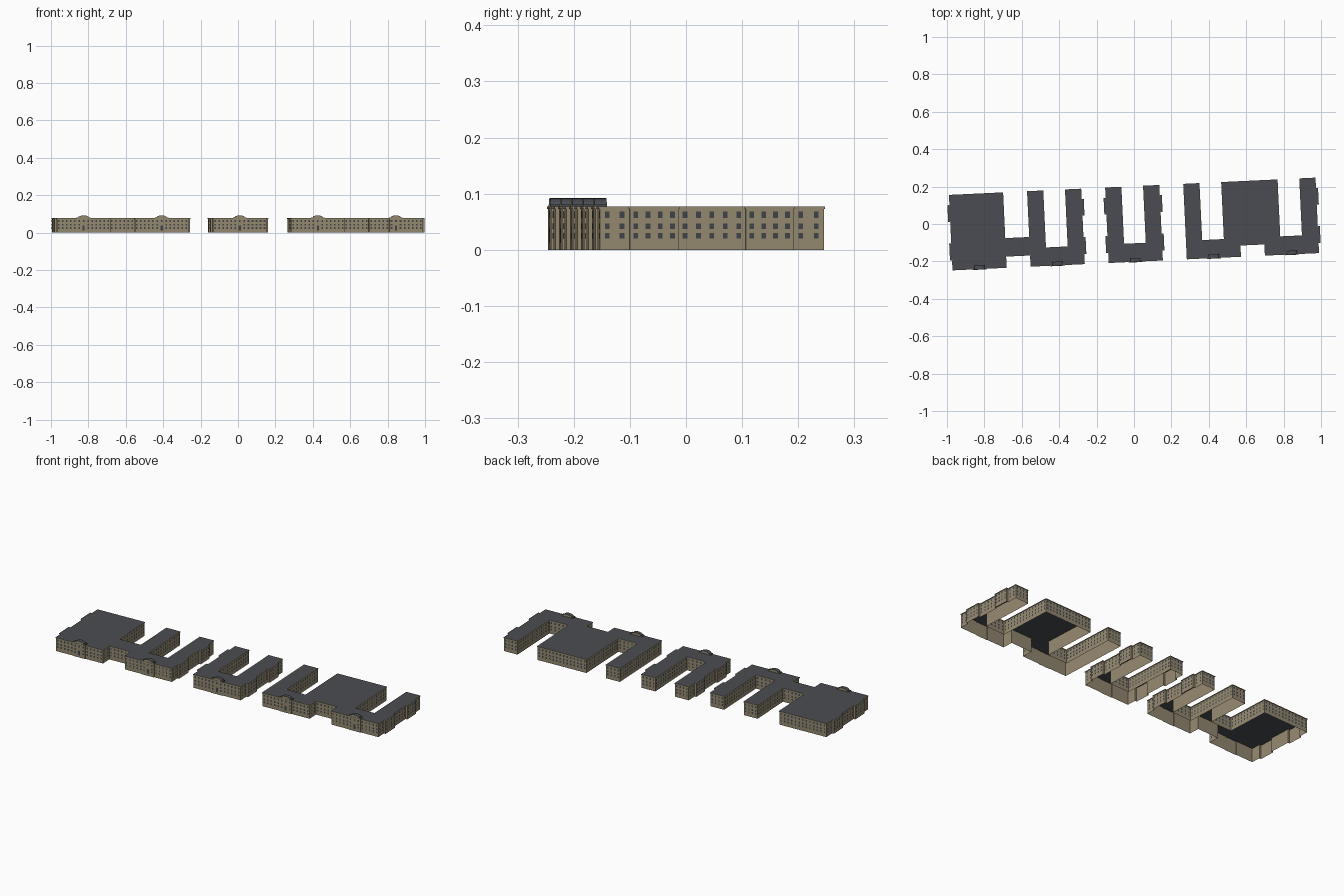
import bpy, bmesh, math
from mathutils import Vector

if "Cube" in bpy.data.objects:
    bpy.data.objects.remove(bpy.data.objects["Cube"])

TURN = math.radians(2.7)      # the whole row is turned slightly
H = 0.077                     # eaves height
UP = Vector((0, 0, 1))
HALF, BULGE, FRONT, ARM, BASE = 0.143, 0.154, 0.2, 0.083, -0.105
SPACING = 0.418
WINDOW_ROWS = ((0.020, 0.030), (0.037, 0.047), (0.057, 0.068))


def material(name, color):
    m = bpy.data.materials.new(name)
    m.use_nodes = True
    m.diffuse_color = (*color, 1)
    m.node_tree.nodes["Principled BSDF"].inputs["Base Color"].default_value = (*color, 1)
    return m


STONE = material("tan stone", (0.30, 0.25, 0.165))
SLATE = material("dark slate", (0.068, 0.073, 0.085))
GLASS = material("dark glass", (0.05, 0.058, 0.068))


def finish(bm, name, *mats):
    mesh = bpy.data.meshes.new(name)
    bm.to_mesh(mesh)
    bm.free()
    for m in mats:
        mesh.materials.append(m)
    ob = bpy.data.objects.new(name, mesh)
    ob.rotation_euler.z = TURN
    bpy.context.collection.objects.link(ob)
    return ob


def face(bm, points, index=0):
    f = bm.faces.new([bm.verts.new(p) for p in points])
    f.material_index = index
    return f


def upright(bm, a, b, z0, z1):
    """Vertical quad from a to b."""
    face(bm, [a + UP * z0, b + UP * z0, b + UP * z1, a + UP * z1])


def box(bm, a, b, out, depth, z0, z1):
    """Box standing on the line a-b, reaching outwards by depth."""
    c, d = b + out * depth, a + out * depth
    ring = [d, c, b, a]
    for p, q in zip(ring, ring[1:] + ring[:1]):
        upright(bm, p, q, z0, z1)
    face(bm, [p + UP * z1 for p in ring])
    face(bm, [p + UP * z0 for p in reversed(ring)])


def roof_plan(rects):
    """Union of rectangles (u0, u1, v0, v1) as flat faces at the eaves."""
    us = sorted({u for r in rects for u in r[:2]})
    vs = sorted({v for r in rects for v in r[2:]})
    bm = bmesh.new()
    for u0, u1 in zip(us, us[1:]):
        for v0, v1 in zip(vs, vs[1:]):
            u, v = (u0 + u1) / 2, (v0 + v1) / 2
            if any(r[0] < u < r[1] and r[2] < v < r[3] for r in rects):
                face(bm, [(u0, v0, H), (u1, v0, H), (u1, v1, H), (u0, v1, H)])
    bmesh.ops.remove_doubles(bm, verts=bm.verts, dist=1e-5)
    bmesh.ops.dissolve_limit(bm, angle_limit=0.01, verts=bm.verts, edges=bm.edges)
    return bm


def pavilion(center, left=True, right=True):
    """U-shaped building with optional side projections."""
    c = center
    rects = [(c - HALF, c + HALF, -FRONT, BASE),
             (c - HALF, c - HALF + ARM, -FRONT, FRONT),
             (c + HALF - ARM, c + HALF, -FRONT, FRONT),
             (c - 0.036, c + 0.036, -FRONT - 0.003, BASE)]
    for v0, v1 in ((-0.147, -0.06), (0.06, 0.145)):
        if left:
            rects.append((c - BULGE, c - HALF + ARM, v0, v1))
        if right:
            rects.append((c + HALF - ARM, c + BULGE, v0, v1))
    return rects


def build(name, rects, centers):
    plan = roof_plan(rects)
    walls, cornice, panes = bmesh.new(), bmesh.new(), bmesh.new()
    for e in [e for e in plan.edges if e.is_boundary]:
        loop = e.link_loops[0]
        a, b = loop.vert.co.copy(), loop.link_loop_next.vert.co.copy()
        a.z = b.z = 0
        along = (b - a).normalized()
        out = along.cross(UP)
        length = (b - a).length
        # wall and projecting eaves moulding
        upright(walls, a, b, 0, H)
        box(cornice, a - along * 0.002, b + along * 0.002, out, 0.002, H - 0.004, H)
        # evenly spaced windows, leaving room for the front door
        count = int(length / 0.0205)
        for i in range(count):
            mid = a + along * (length * (i + 0.5) / count) + out * 0.0006
            door = out.y < -0.9 and any(abs(mid.x - c) < 0.01 for c in centers) and mid.y < -FRONT
            for row, (z0, z1) in enumerate(WINDOW_ROWS):
                if door and row < 2:
                    continue
                upright(panes, mid - along * 0.0042, mid + along * 0.0042, z0, z1)
            if door:
                upright(panes, mid - along * 0.006, mid + along * 0.006, 0.012, 0.038)
    finish(walls, name + "_walls", STONE)
    finish(cornice, name + "_cornice", STONE)
    finish(panes, name + "_windows", GLASS)
    finish(plan, name + "_roof", SLATE)

    # arched gables over the entrances
    for c in centers:
        gable = bmesh.new()
        arc = [(c + 0.036, H), (c + 0.036, H + 0.004)]
        for i in range(9):
            t = math.pi * i / 8
            arc.append((c + 0.027 * math.cos(t), H + 0.004 + 0.011 * math.sin(t)))
        arc += [(c - 0.036, H + 0.004), (c - 0.036, H)]
        y0, y1 = -FRONT - 0.004, -FRONT + 0.018
        face(gable, [(x, y0, z) for x, z in reversed(arc)])
        face(gable, [(x, y1, z) for x, z in arc])
        for (x0, z0), (x1, z1) in zip(arc, arc[1:]):
            face(gable, [(x0, y0, z0), (x0, y1, z0), (x1, y1, z1), (x1, y0, z1)], 1)
        bmesh.ops.remove_doubles(gable, verts=gable.verts, dist=1e-6)
        bmesh.ops.recalc_face_normals(gable, faces=gable.faces)
        finish(gable, name + "_gable", STONE, SLATE)


A, B, C, D, E = [SPACING * i for i in (-2, -1, 0, 1, 2)]

# west range: covered courtyard block joined to an open one by a link
build("west_range",
      pavilion(A, right=False)
      + [(A - HALF, A + HALF, -FRONT, FRONT), (A, B - HALF + 0.01, -0.14, -0.045)]
      + pavilion(B, left=False), [A, B])

# middle range: single open courtyard
build("middle_range", pavilion(C), [C])

# east range: two open courtyards with a covered hall between them
build("east_range",
      pavilion(D, left=False, right=False)
      + [(D + HALF - ARM, E - HALF + ARM, -0.14, FRONT)]
      + pavilion(E, left=False), [D, E])
